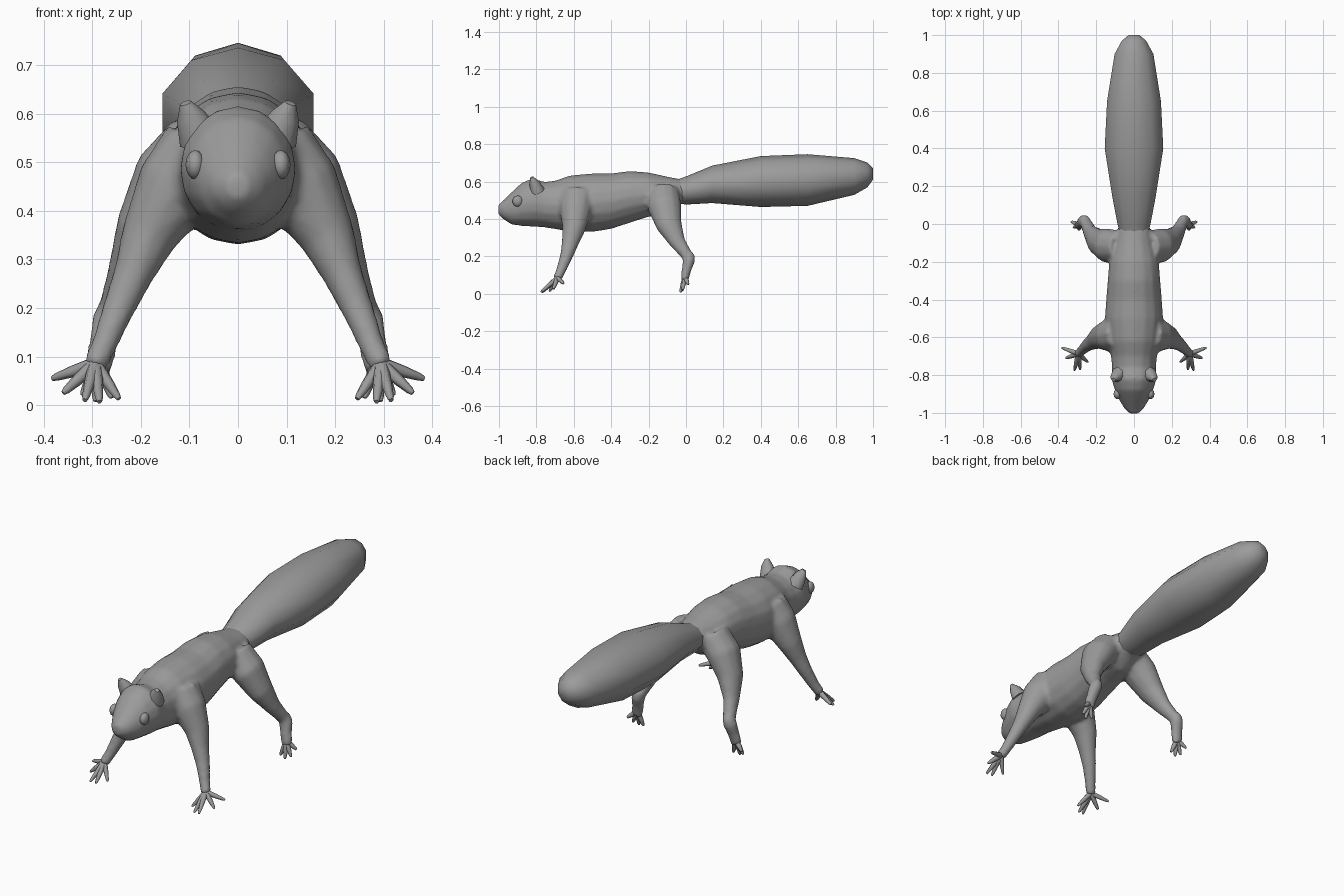
import bpy, bmesh, math
from mathutils import Vector

if "Cube" in bpy.data.objects:
    bpy.data.objects.remove(bpy.data.objects["Cube"])

fur = bpy.data.materials.new("grey_fur")
fur.diffuse_color = (0.33, 0.33, 0.33, 1)
fur.use_nodes = True
fur.node_tree.nodes["Principled BSDF"].inputs["Base Color"].default_value = fur.diffuse_color


def tube(bm, rings, n=12, axis=None, ref=(0, 1, 0), side=1):
    """Capped loft; each ring is (x, y, z, width radius, height radius)."""
    pts = [Vector(r[:3]) for r in rings]
    loops = []
    for i, r in enumerate(rings):
        t = Vector(axis) if axis else pts[min(i + 1, len(pts) - 1)] - pts[max(i - 1, 0)]
        t.normalize()
        u = t.cross(Vector(ref)).normalized()
        v = u.cross(t)
        loop = []
        for k in range(n):
            a = 2 * math.pi * k / n
            p = pts[i] + u * (r[3] * math.sin(a)) + v * (r[4] * math.cos(a))
            loop.append(bm.verts.new((p.x * side, p.y, p.z)))
        loops.append(loop)
    for a, b in zip(loops, loops[1:]):
        for k in range(n):
            j = (k + 1) % n
            bm.faces.new((a[k], a[j], b[j], b[k]))
    bm.faces.new(loops[0])
    bm.faces.new(loops[-1])


def finish(bm, name, angle=60):
    bmesh.ops.recalc_face_normals(bm, faces=bm.faces)
    me = bpy.data.meshes.new(name)
    bm.to_mesh(me)
    bm.free()
    me.materials.append(fur)
    ob = bpy.data.objects.new(name, me)
    bpy.context.collection.objects.link(ob)
    bpy.ops.object.select_all(action='DESELECT')
    ob.select_set(True)
    bpy.context.view_layer.objects.active = ob
    bpy.ops.object.shade_smooth_by_angle(angle=math.radians(angle))
    return ob


# Head and torso: (y, centre z, half width, half height)
trunk = [(-1.004, .45, .022, .026), (-.98, .448, .05, .048), (-.93, .457, .08, .089),
         (-.88, .478, .102, .115), (-.82, .488, .12, .13), (-.76, .477, .117, .122),
         (-.70, .475, .122, .13), (-.62, .483, .142, .15), (-.50, .487, .155, .157),
         (-.40, .495, .148, .149), (-.30, .518, .14, .139), (-.20, .53, .132, .119),
         (-.10, .527, .108, .1), (-.03, .545, .088, .068), (.03, .55, .065, .05)]
front_leg = [(.07, -.58, .51, .1, .1), (.13, -.59, .445, .085, .088), (.185, -.60, .345, .058, .062),
             (.215, -.62, .27, .042, .046), (.245, -.64, .2, .034, .035),
             (.275, -.668, .125, .027, .027), (.297, -.69, .078, .026, .024)]
hind_leg = [(.07, -.12, .54, .08, .085), (.14, -.115, .465, .08, .092), (.195, -.09, .365, .058, .07),
            (.232, -.045, .275, .037, .044), (.25, -.005, .22, .033, .034), (.262, .018, .185, .03, .03)]
hind_foot = [(.255, .025, .215, .024, .024), (.266, .016, .18, .034, .034), (.278, .002, .125, .03, .026),
             (.288, -.008, .07, .03, .022)]

bm = bmesh.new()
tube(bm, [(0, y, z, w, h) for y, z, w, h in trunk], 16, (0, 1, 0), (0, 0, 1))
for s in (1, -1):
    for limb in (front_leg, hind_leg, hind_foot):
        tube(bm, limb, 12, side=s)
body = finish(bm, "body_and_legs", 80)
# Blend the limbs into one continuous skin
rm = body.modifiers.new("blend", 'REMESH')
rm.mode = 'VOXEL'
rm.voxel_size = 0.011
rm.use_smooth_shade = True
sm = body.modifiers.new("soften", 'SMOOTH')
sm.factor = 0.5
sm.iterations = 6

# Bushy tail: (y, centre z, half width, half height)
tail = [(-.08, .545, .07, .055), (0, .552, .092, .075), (.14, .585, .12, .1), (.4, .6, .163, .136),
        (.65, .608, .15, .138), (.9, .627, .108, .098), (.97, .635, .068, .066), (1, .64, .03, .03)]
bm = bmesh.new()
tube(bm, [(0, y, z, w, h) for y, z, w, h in tail], 10, (0, 1, 0), (0, 0, 1))
finish(bm, "tail")

# Toes fan out from each paw
front_toes = [(.383, -.655, .055), (.36, -.71, .025), (.315, -.775, .01),
              (.285, -.77, .007), (.245, -.73, .013)]
hind_toes = [(.332, .012, .05), (.32, -.018, .02), (.293, -.03, .008), (.26, -.02, .015)]
for name, palm, tips in (("front_toes", (.294, -.687, .085), front_toes),
                         ("hind_toes", (.286, -.006, .09), hind_toes)):
    bm = bmesh.new()
    for s in (1, -1):
        for tip in tips:
            a, b = Vector(palm), Vector(tip)
            path = [(*a.lerp(b, f), r, r) for f, r in ((0, .015), (.55, .012), (.9, .008), (1, .005))]
            tube(bm, path, 6, ref=(.3, .2, 1), side=s)
    finish(bm, name)

# Small pointed ears
bm = bmesh.new()
for s in (1, -1):
    tube(bm, [(.078, -.795, .55, .045, .04), (.098, -.812, .595, .03, .026),
              (.108, -.825, .622, .012, .01)], 8, side=s)
finish(bm, "ears")

# Bulging eyes
for s, name in ((1, "left_eye"), (-1, "right_eye")):
    bm = bmesh.new()
    bmesh.ops.create_uvsphere(bm, u_segments=12, v_segments=8, radius=1)
    for v in bm.verts:
        v.co = Vector((v.co.x * .02 + s * .088, v.co.y * .028 - .9, v.co.z * .03 + .495))
    finish(bm, name)
